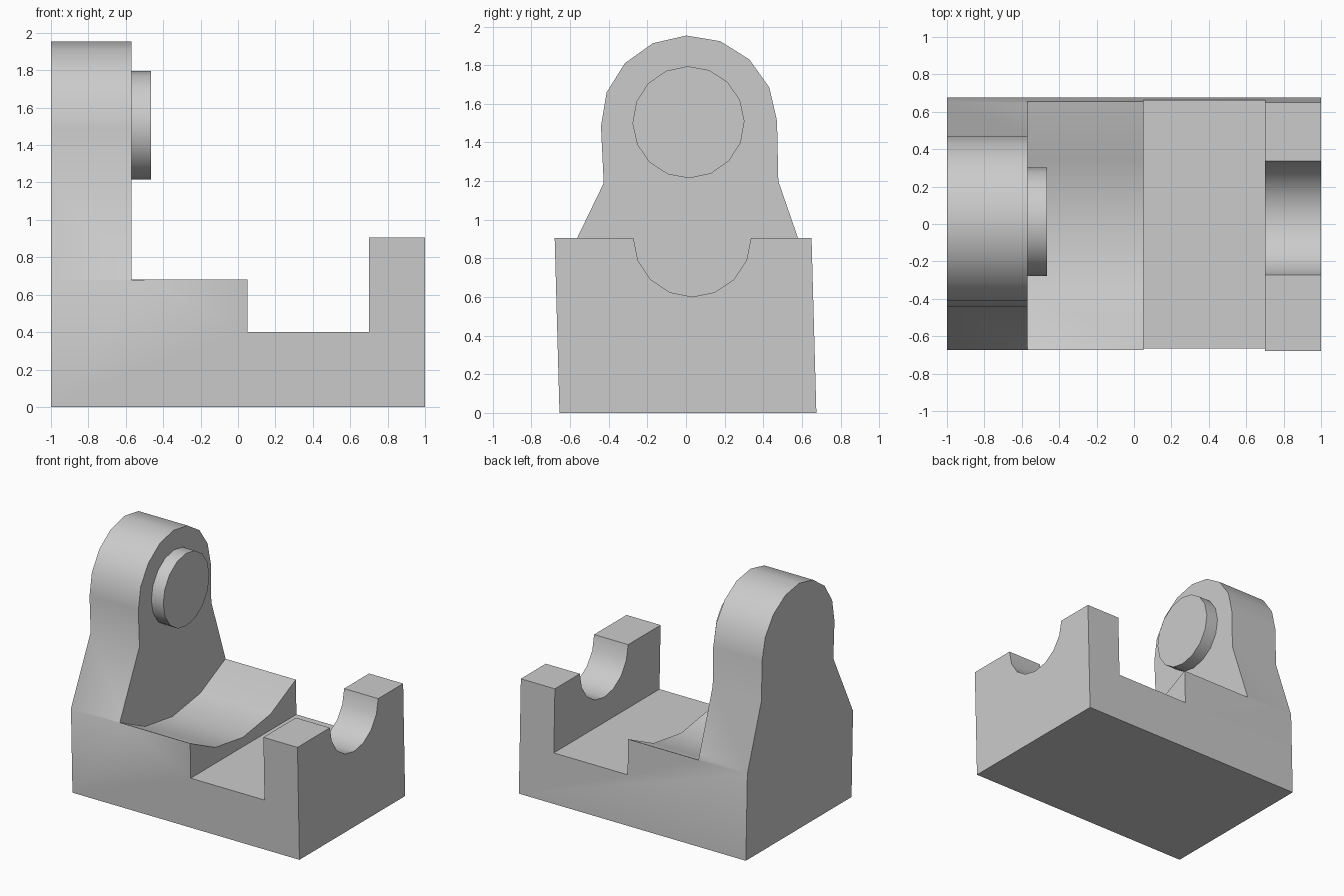
import bpy
import bmesh
from math import cos, sin, radians

if "Cube" in bpy.data.objects:
    bpy.data.objects.remove(bpy.data.objects["Cube"], do_unlink=True)

grey = bpy.data.materials.new("plain grey")
grey.use_nodes = True
grey.diffuse_color = (0.6, 0.6, 0.6, 1)
grey.node_tree.nodes["Principled BSDF"].inputs["Base Color"].default_value = (0.6, 0.6, 0.6, 1)


def arc(cy, cz, r, start, end, steps):
    """Points on an arc in the y-z plane, angles in degrees."""
    angles = [radians(start + (end - start) * i / steps) for i in range(steps + 1)]
    return [(cy + r * cos(a), cz + r * sin(a)) for a in angles]


def prism(name, points, depth):
    """Close a 3D outline and extrude it along the given vector."""
    bm = bmesh.new()
    face = bm.faces.new([bm.verts.new(p) for p in points])
    top = bmesh.ops.extrude_face_region(bm, geom=[face], use_keep_orig=True)
    moved = [g for g in top["geom"] if isinstance(g, bmesh.types.BMVert)]
    bmesh.ops.translate(bm, verts=moved, vec=depth)
    bmesh.ops.recalc_face_normals(bm, faces=bm.faces)
    mesh = bpy.data.meshes.new(name)
    bm.to_mesh(mesh)
    bm.free()
    mesh.materials.append(grey)
    obj = bpy.data.objects.new(name, mesh)
    bpy.context.collection.objects.link(obj)
    return obj


def prism_x(name, profile, x0, x1):
    return prism(name, [(x0, y, z) for y, z in profile], (x1 - x0, 0, 0))


def activate(obj):
    bpy.ops.object.select_all(action="DESELECT")
    obj.select_set(True)
    bpy.context.view_layer.objects.active = obj


def cut(target, cutter):
    activate(target)
    mod = target.modifiers.new("cut", "BOOLEAN")
    mod.operation, mod.solver, mod.object = "DIFFERENCE", "EXACT", cutter
    bpy.ops.object.modifier_apply(modifier=mod.name)
    bpy.data.objects.remove(cutter, do_unlink=True)


# Stepped body: side outline extruded across, leaning slightly
wall, step, bay = -0.57, 0.05, 0.70
steps = [(-1, 0), (1, 0), (1, 0.905), (bay, 0.905), (bay, 0.4), (step, 0.4),
         (step, 0.68), (wall, 0.68), (wall, 2.2), (-1, 2.2)]
body = prism("bracket_body", [(x, -0.655, z) for x, z in steps], (0, 1.33, 0))
for v in body.data.vertices:
    v.co.y -= 0.0276 * v.co.z

# Round-topped upright: remove everything outside the arch
arch = arc(0.0155, 1.498, 0.456, 1.7, 181.7, 8)
outside = [(0.796, 0.28), (0.478, 1.2)] + arch + [(-0.426, 1.19), (-0.866, 0.28)]
outside += [(-1.2, 0.28), (-1.2, 2.5), (1.2, 2.5), (1.2, 0.28)]
cut(body, prism_x("arch_cutter", outside, -1.1, -0.5))

# Shallow trough in the middle step
trough = arc(-0.009, 1.655, 1.18, 180 + 55.7, 360 - 55.7, 4)
trough = [(-0.774, 0.728)] + trough + [(0.756, 0.728)]
cut(body, prism_x("trough_cutter", trough, wall, 0.2))

# Half-round notch in the end wall
notch = arc(0.032, 0.905, 0.304, 180, 360, 8) + [(0.336, 1.1), (-0.272, 1.1)]
cut(body, prism_x("notch_cutter", notch, 0.6, 1.1))

# Round boss on the upright
boss = prism_x("round_boss", arc(0.013, 1.505, 0.29, 1, 361, 16)[:-1], wall - 0.02, -0.465)

for part in (body, boss):
    activate(part)
    bpy.ops.object.shade_smooth_by_angle(angle=radians(30))
